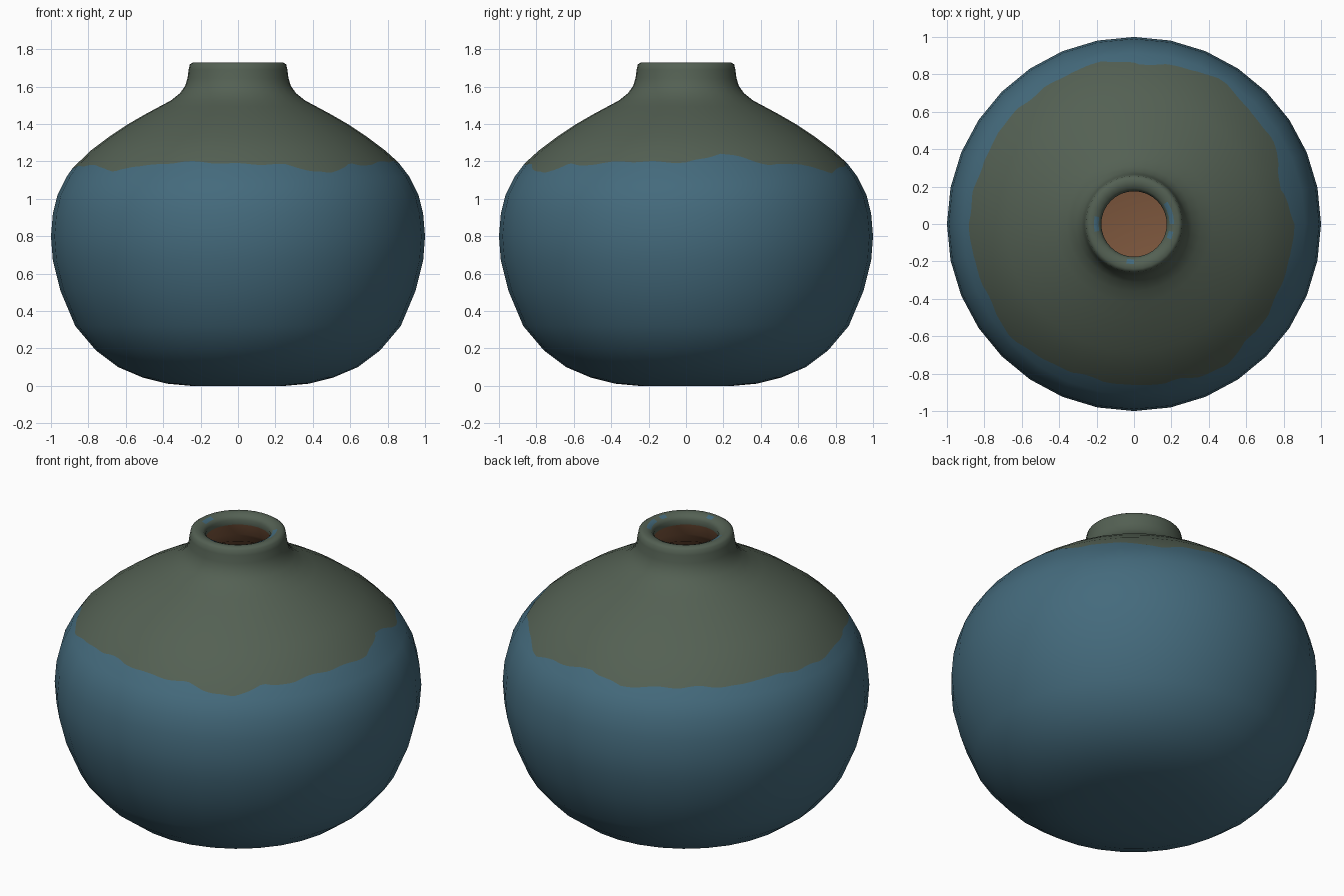
import bpy, bmesh, math
from mathutils import Vector

SIDES, SUB = 32, 6
cube = bpy.data.objects.get("Cube")
if cube:
    bpy.data.objects.remove(cube, do_unlink=True)


def material(name, rgb):
    mat = bpy.data.materials.new(name)
    mat.use_nodes = True
    mat.diffuse_color = (*rgb, 1)
    mat.node_tree.nodes["Principled BSDF"].inputs["Base Color"].default_value = (*rgb, 1)
    return mat


BLUE, GREEN, CLAY = range(3)
mats = [material("blue_glaze", (0.058, 0.145, 0.203)),
        material("green_glaze", (0.088, 0.118, 0.087)),
        material("bare_clay", (0.205, 0.095, 0.047))]

# Outer profile, (radius, height): body, glaze band, shoulder, neck and lip
body = [(0.25, 0), (0.38, 0.012), (0.51, 0.045), (0.64, 0.10), (0.76, 0.19),
        (0.87, 0.32), (0.95, 0.51), (0.99, 0.67), (1.0, 0.80), (0.99, 0.92), (0.965, 1.02), (0.915, 1.12)]
shoulder = [(0.785, 1.26), (0.685, 1.335), (0.595, 1.395), (0.5, 1.45), (0.42, 1.493),
            (0.36, 1.525), (0.31, 1.565), (0.282, 1.605), (0.27, 1.645), (0.264, 1.69),
            (0.258, 1.718), (0.24, 1.73), (0.215, 1.73), (0.19, 1.72), (0.175, 1.70), (0.178, 1.67)]
# Hollow inside, from neck to floor
inside = [(0.178, 1.67), (0.20, 1.60), (0.24, 1.54), (0.45, 1.41), (0.72, 1.23), (0.88, 1.06),
          (0.93, 0.80), (0.87, 0.48), (0.70, 0.22), (0.48, 0.10), (0.25, 0.06)]

# Wavy glaze edge: (degrees, height)
EDGE = [(0, 1.195), (7, 1.215), (13, 1.245), (20, 1.225), (31, 1.18), (44, 1.19), (52, 1.16),
        (60, 1.14), (70, 1.17), (80, 1.18), (88, 1.20), (92, 1.185), (101, 1.16), (115, 1.175),
        (130, 1.18), (145, 1.17), (153, 1.185), (180, 1.165), (204, 1.18), (215, 1.17), (222, 1.14),
        (230, 1.175), (239, 1.18), (250, 1.20), (270, 1.187), (287, 1.183), (296, 1.15),
        (303, 1.135), (314, 1.19), (318, 1.175), (328, 1.19), (337, 1.20), (360, 1.195)]


def edge_height(deg):
    for (a, za), (b, zb) in zip(EDGE, EDGE[1:]):
        if a <= deg <= b:
            wobble = 0.004 * math.sin(math.radians(deg * 23))
            return za + (zb - za) * (deg - a) / (b - a) + wobble


def around(radius, height, step):
    """Point on the many-sided outline; fractional steps lie along a side."""
    low = math.floor(step)
    a, b = (Vector((math.cos(math.tau * k / SIDES), math.sin(math.tau * k / SIDES), 0))
            for k in (low, low + 1))
    p = a.lerp(b, step - low) * radius
    p.z = height
    return p


def slopes(points):
    """Normal in the (radius, height) plane at every profile point."""
    out = []
    for i in range(len(points)):
        p, q = points[max(i - 1, 0)], points[min(i + 1, len(points) - 1)]
        out.append(Vector((q[1] - p[1], p[0] - q[0])).normalized())
    return out


bm = bmesh.new()
normals = []


def add_vert(point, slope, step):
    angle = math.tau * step / SIDES
    normals.append((slope.x * math.cos(angle), slope.x * math.sin(angle), slope.y))
    return bm.verts.new(point)


def add_face(verts, mat):
    face = bm.faces.new(verts)
    face.material_index = mat
    face.smooth = True


def add_rings(points, normal_list):
    return [[add_vert(around(r, z, k), n, k) for k in range(SIDES)]
            for (r, z), n in zip(points, normal_list)]


def skin(rings, colour):
    for row, (low, high) in enumerate(zip(rings, rings[1:])):
        for k in range(SIDES):
            j = (k + 1) % SIDES
            add_face((low[k], low[j], high[j], high[k]), colour(row, k))


def cap(ring, height, up, mat):
    centre = add_vert((0, 0, height), Vector((0, 1 if up else -1)), 0)
    for k in range(SIDES):
        pair = (ring[k], ring[(k + 1) % SIDES])
        add_face((*(pair if up else pair[::-1]), centre), mat)


# Body, shoulder and lip, with worn blue spots on the lip
outer_slopes = slopes(body + shoulder)
low_rings = add_rings(body, outer_slopes[:len(body)])
high_rings = add_rings(shoulder, outer_slopes[len(body):])
WORN = {0, 2, 1, 15, 16, 23, 30}
LIP_ROW = len(shoulder) - 4
skin(low_rings, lambda row, k: BLUE)
skin(high_rings, lambda row, k: BLUE if row == LIP_ROW and k in WORN else GREEN)
cap(low_rings[0], 0, False, BLUE)

# Glaze band split along the wavy edge
(r0, z0), (r1, z1) = body[-1], shoulder[0]
n0, n1 = outer_slopes[len(body) - 1], outer_slopes[len(body)]
wave = []
for i in range(SIDES * SUB):
    t = (edge_height(360 * i / (SIDES * SUB)) - z0) / (z1 - z0)
    bulge = 0.012 * 4 * t * (1 - t)
    wave.append(add_vert(around(r0 + (r1 - r0) * t + bulge, z0 + (z1 - z0) * t, i / SUB),
                         n0.lerp(n1, t).normalized(), i / SUB))
for k in range(SIDES):
    j = (k + 1) % SIDES
    strip = [wave[(k * SUB + s) % len(wave)] for s in range(SUB + 1)]
    add_face([low_rings[-1][k], low_rings[-1][j]] + strip[::-1], BLUE)
    add_face(strip + [high_rings[0][j], high_rings[0][k]], GREEN)

# Bare clay interior
inner_rings = add_rings(inside, slopes(inside))
skin(inner_rings, lambda row, k: CLAY)
cap(inner_rings[-1], 0.06, True, CLAY)

mesh = bpy.data.meshes.new("vase")
bm.to_mesh(mesh)
bm.free()
for mat in mats:
    mesh.materials.append(mat)
mesh.normals_split_custom_set_from_vertices(normals)
vase = bpy.data.objects.new("vase", mesh)
bpy.context.collection.objects.link(vase)
